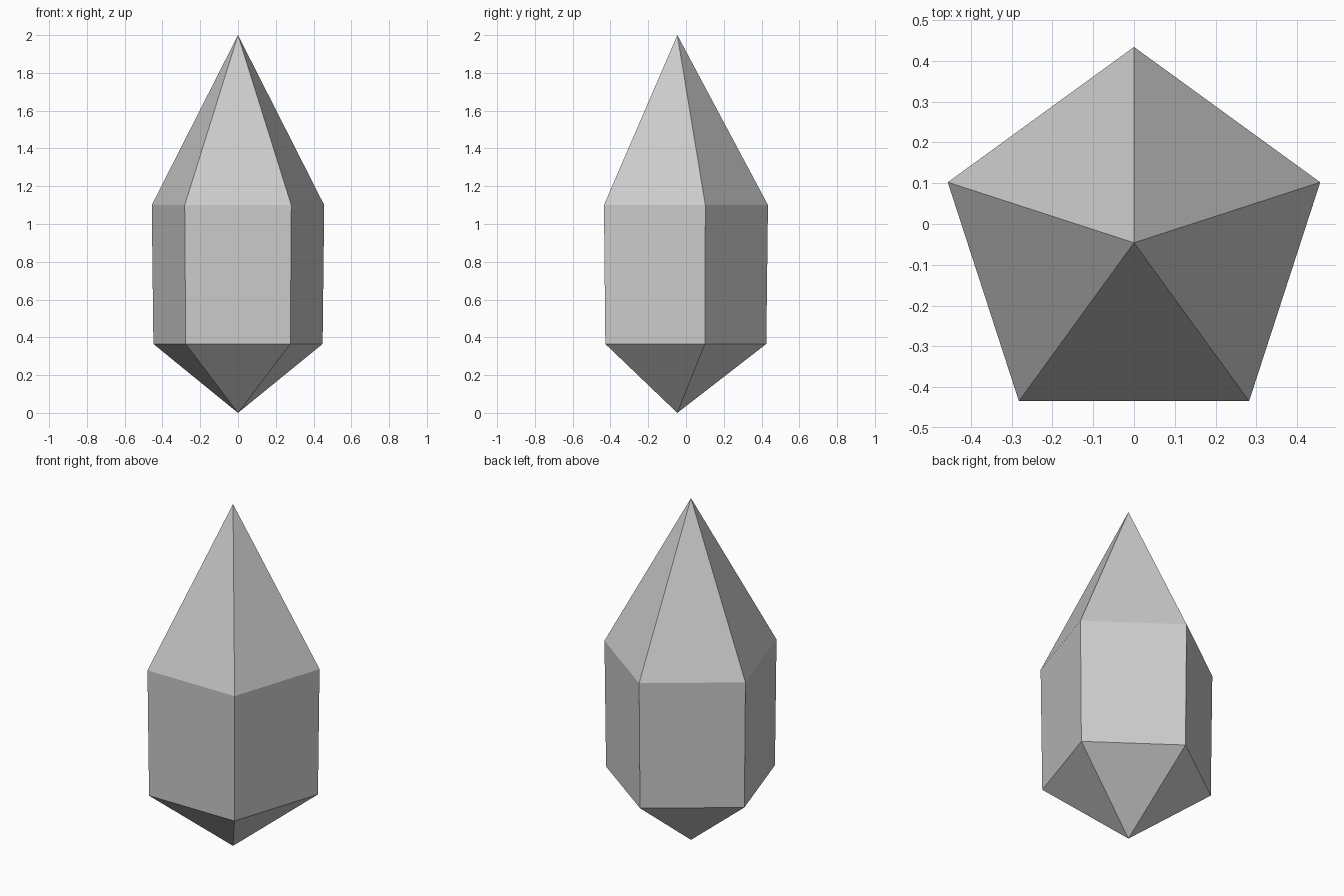
import bpy, bmesh
from math import sin, cos, tau

if "Cube" in bpy.data.objects:
    bpy.data.objects.remove(bpy.data.objects["Cube"])

SIDES = 5
CENTRE_Y = -0.046  # puts the pentagon's bounding box centre on y = 0


def ring(bm, radius, z):
    """Pentagon of vertices with one corner pointing to the back (+y)."""
    return [bm.verts.new((-radius * sin(tau * i / SIDES),
                          CENTRE_Y + radius * cos(tau * i / SIDES), z))
            for i in range(SIDES)]


bm = bmesh.new()

# Tips and the two girdle rings
bottom_tip = bm.verts.new((0, CENTRE_Y, 0))
lower = ring(bm, 0.471, 0.365)
upper = ring(bm, 0.48, 1.10)
top_tip = bm.verts.new((0, CENTRE_Y, 2.0))

# Facets: short bottom point, slightly flared body, tall top point
for i in range(SIDES):
    j = (i + 1) % SIDES
    bm.faces.new((bottom_tip, lower[j], lower[i]))
    bm.faces.new((lower[i], lower[j], upper[j], upper[i]))
    bm.faces.new((upper[i], upper[j], top_tip))

bmesh.ops.recalc_face_normals(bm, faces=bm.faces)
mesh = bpy.data.meshes.new("crystal")
bm.to_mesh(mesh)
bm.free()
crystal = bpy.data.objects.new("crystal", mesh)
bpy.context.collection.objects.link(crystal)
